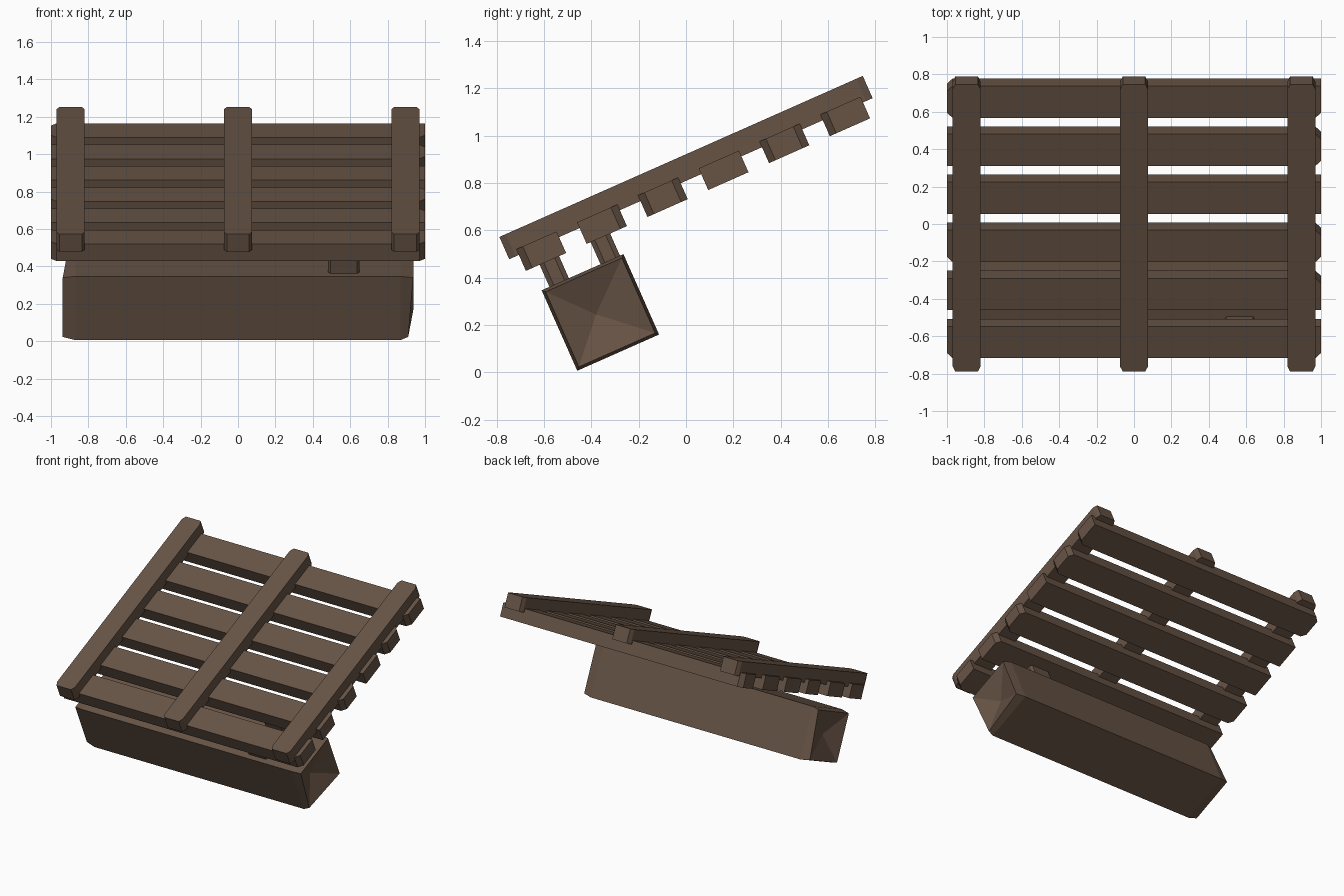
import bpy, bmesh, math
from mathutils import Matrix, Vector

if "Cube" in bpy.data.objects:
    bpy.data.objects.remove(bpy.data.objects["Cube"], do_unlink=True)

wood = bpy.data.materials.new("brown wood")
wood.use_nodes = True
BROWN = (0.135, 0.087, 0.06, 1)
wood.diffuse_color = BROWN
wood.node_tree.nodes["Principled BSDF"].inputs["Base Color"].default_value = BROWN

# The whole pallet leans back about the x axis
TILT = Matrix.Translation((0, 0, 0.865)) @ Matrix.Rotation(math.radians(23.9), 4, "X")


def finish(name, bm, center):
    bmesh.ops.recalc_face_normals(bm, faces=bm.faces)
    mesh = bpy.data.meshes.new(name)
    bm.to_mesh(mesh)
    bm.free()
    mesh.materials.append(wood)
    obj = bpy.data.objects.new(name, mesh)
    bpy.context.collection.objects.link(obj)
    obj.matrix_world = TILT @ Matrix.Translation(center)
    return obj


def plank(name, center, half, cut, corners="abcd"):
    """Board with the listed corners cut off: a -x low, b +x low, c +x high, d -x high."""
    hx, hy, hz = half
    cx, cy = cut
    outline = []
    for key, sx, sy in (("a", -1, -1), ("b", 1, -1), ("c", 1, 1), ("d", -1, 1)):
        if key in corners:
            pair = [(sx * (hx - cx), sy * hy), (sx * hx, sy * (hy - cy))]
            outline += pair if key in "bd" else pair[::-1]
        else:
            outline.append((sx * hx, sy * hy))
    bm = bmesh.new()
    base = bm.faces.new([bm.verts.new((x, y, -hz)) for x, y in outline])
    top = bmesh.ops.extrude_face_region(bm, geom=[base])["geom"]
    bmesh.ops.translate(bm, vec=(0, 0, 2 * hz),
                        verts=[v for v in top if isinstance(v, bmesh.types.BMVert)])
    return finish(name, bm, center)


# Long rails
for side, x in (("right", -0.895), ("middle", 0), ("left", 0.895)):
    plank(side + "_rail", (x, 0, 0), (0.075, 0.84, 0.0515), (0.015, 0.03))

# Cross slats with unevenly trimmed ends
for i, trims in enumerate(("ab", "c", "abc", "", "bc", "abd")):
    plank(f"slat_{i + 1}", (0, (i - 2.5) * 0.281, -0.075),
          (1, 0.093, 0.05), (0.03, 0.03), trims)

# Short pegs joining the slats to the beam
for name, y in (("front_peg", -0.687), ("back_peg", -0.451)):
    plank(name, (0.565, y, -0.165), (0.085, 0.045, 0.075), (0.015, 0.02))

# Heavy beam with chipped, hollowed ends
bm = bmesh.new()
bmesh.ops.create_cube(bm, size=2)
bmesh.ops.scale(bm, vec=(0.87, 0.189, 0.186), verts=bm.verts)
bm.normal_update()
for end in [f for f in bm.faces if abs(f.normal.x) > 0.9]:
    sign = math.copysign(1, end.normal.x)
    bmesh.ops.inset_region(bm, faces=[end], thickness=0.018, depth=0)
    for v in end.verts:
        v.co.x = sign * (0.91 if v.co.y * sign < 0 and v.co.z * sign < 0 else 0.937)
    hub = bmesh.ops.poke(bm, faces=[end])["verts"][0]
    hub.co = Vector((sign * 0.865, -0.02, 0))
finish("beam", bm, (0, -0.579, -0.413))
